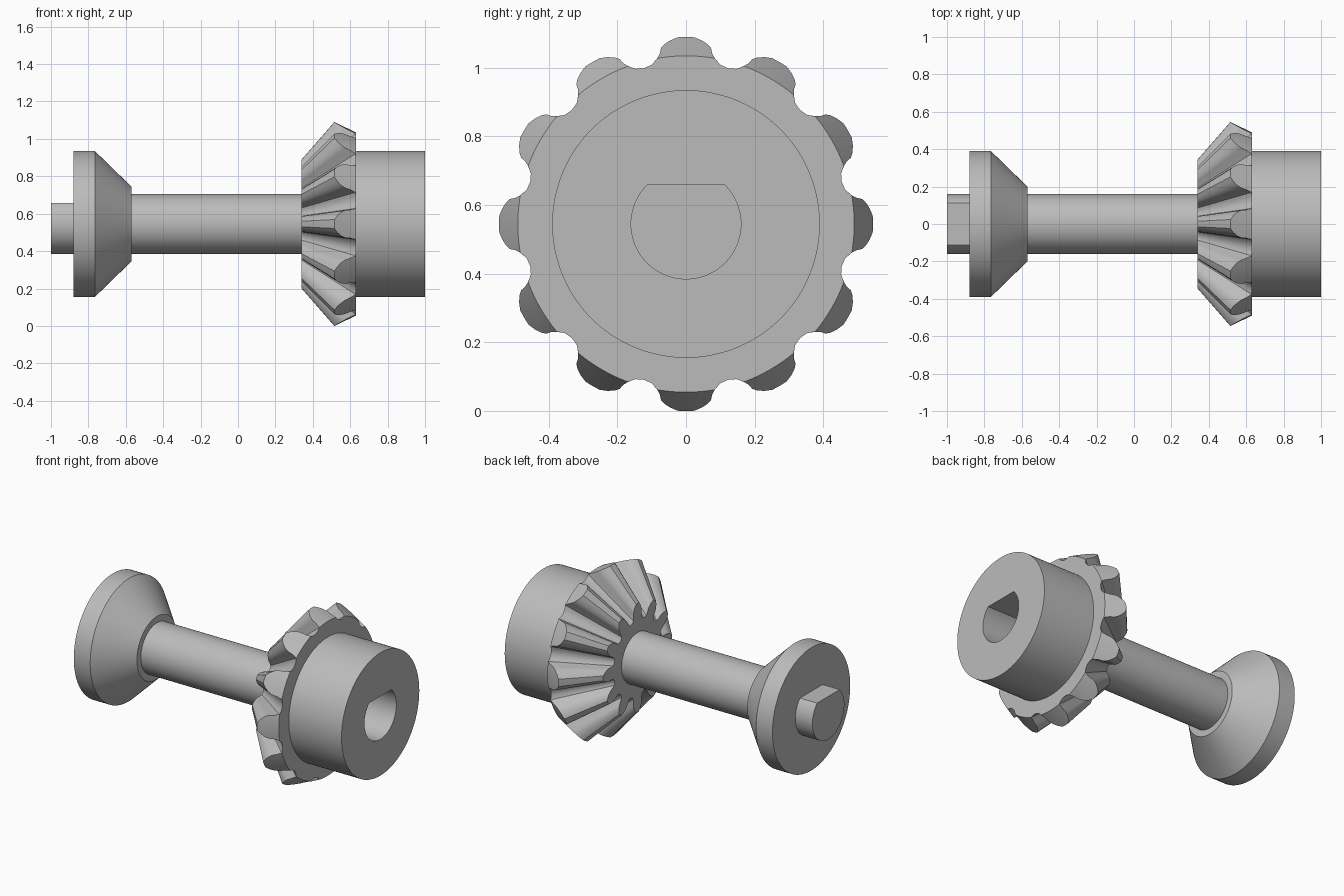
import bpy, bmesh, math

if "Cube" in bpy.data.objects:
    bpy.data.objects.remove(bpy.data.objects["Cube"], do_unlink=True)

AXIS_Z = 0.545
TEETH = 12
SHAFT_R = 0.16
HUB_R = 0.39

steel = bpy.data.materials.new("grey_steel")
steel.use_nodes = True
GREY = (0.5, 0.5, 0.5, 1)
steel.diffuse_color = GREY
steel.node_tree.nodes["Principled BSDF"].inputs["Base Color"].default_value = GREY


def finish(name, bm):
    bmesh.ops.remove_doubles(bm, verts=bm.verts, dist=0.0001)
    bmesh.ops.recalc_face_normals(bm, faces=bm.faces)
    mesh = bpy.data.meshes.new(name)
    bm.to_mesh(mesh)
    bm.free()
    mesh.materials.append(steel)
    obj = bpy.data.objects.new(name, mesh)
    bpy.context.collection.objects.link(obj)
    bpy.ops.object.select_all(action="DESELECT")
    obj.select_set(True)
    bpy.context.view_layer.objects.active = obj
    bpy.ops.object.shade_smooth_by_angle(angle=math.radians(30))
    return obj


def loft(name, angles, rings, caps=(True, True)):
    """Skin rings around the x axis; each ring maps an angle to (x, radius)."""
    bm = bmesh.new()
    loops = []
    for ring in rings:
        loop = []
        for a in angles:
            x, r = ring(a)
            loop.append(bm.verts.new((x, r * math.cos(a), AXIS_Z + r * math.sin(a))))
        loops.append(loop)
    n = len(angles)
    for lo, hi in zip(loops, loops[1:]):
        for i in range(n):
            j = (i + 1) % n
            bm.faces.new((lo[i], lo[j], hi[j], hi[i]))
    for loop, cap in zip((loops[0], loops[-1]), caps):
        if cap:
            hub = bm.verts.new((loop[0].co.x, 0, AXIS_Z))
            for i in range(n):
                bm.faces.new((hub, loop[i], loop[(i + 1) % n]))
    return finish(name, bm)


def circle(x, r):
    return lambda a: (x, r)


def d_shape(x):
    # circle with its top cut flat
    flat = SHAFT_R * math.sqrt(0.5)
    return lambda a: (x, min(SHAFT_R, flat / max(math.sin(a), 0.01)))


ROUND = [math.tau * i / 128 for i in range(128)]

# Keyed end, flange and shaft
loft("keyed_tip", ROUND, [d_shape(-1), d_shape(-0.88)], (True, False))
loft("flange", ROUND, [circle(-0.88, HUB_R), circle(-0.765, HUB_R), circle(-0.57, 0.2)])
loft("shaft", ROUND, [circle(-0.57, SHAFT_R), circle(0.34, SHAFT_R)], (False, False))

# Hub with a keyed socket
loft("hub", ROUND, [circle(0.63, HUB_R), circle(1, HUB_R), d_shape(1), d_shape(0.63)],
     (False, False))

# Bevel gear: half-tooth outline as (degrees from tooth centre, cone slope)
HALF_TOOTH = [(0, 1.143), (2.5, 1.14), (4.8, 1.09), (6.8, 1.03), (8.1, 0.97),
              (8.7, 0.89), (9.8, 0.83), (12, 0.803), (15, 0.794)]
outline = [(-d, s) for d, s in HALF_TOOTH[:0:-1]] + HALF_TOOTH[:-1]
slopes = {}
for k in range(TEETH):
    for deg, slope in outline:
        slopes[math.radians(deg + 90 + k * 360 / TEETH)] = slope

APEX, FRONT, BACK = 0.038, 0.302, 0.592


def small_end(a):
    return APEX + FRONT, slopes[a] * FRONT


def large_end(a):
    # where each ray from the apex meets the back cone
    t = min(BACK, 0.773 / (slopes[a] + 0.478))
    return APEX + t, slopes[a] * t


def back_edge(a):
    return APEX + BACK, min(slopes[a] * BACK, 0.49)


loft("bevel_gear", list(slopes), [small_end, large_end, back_edge])
